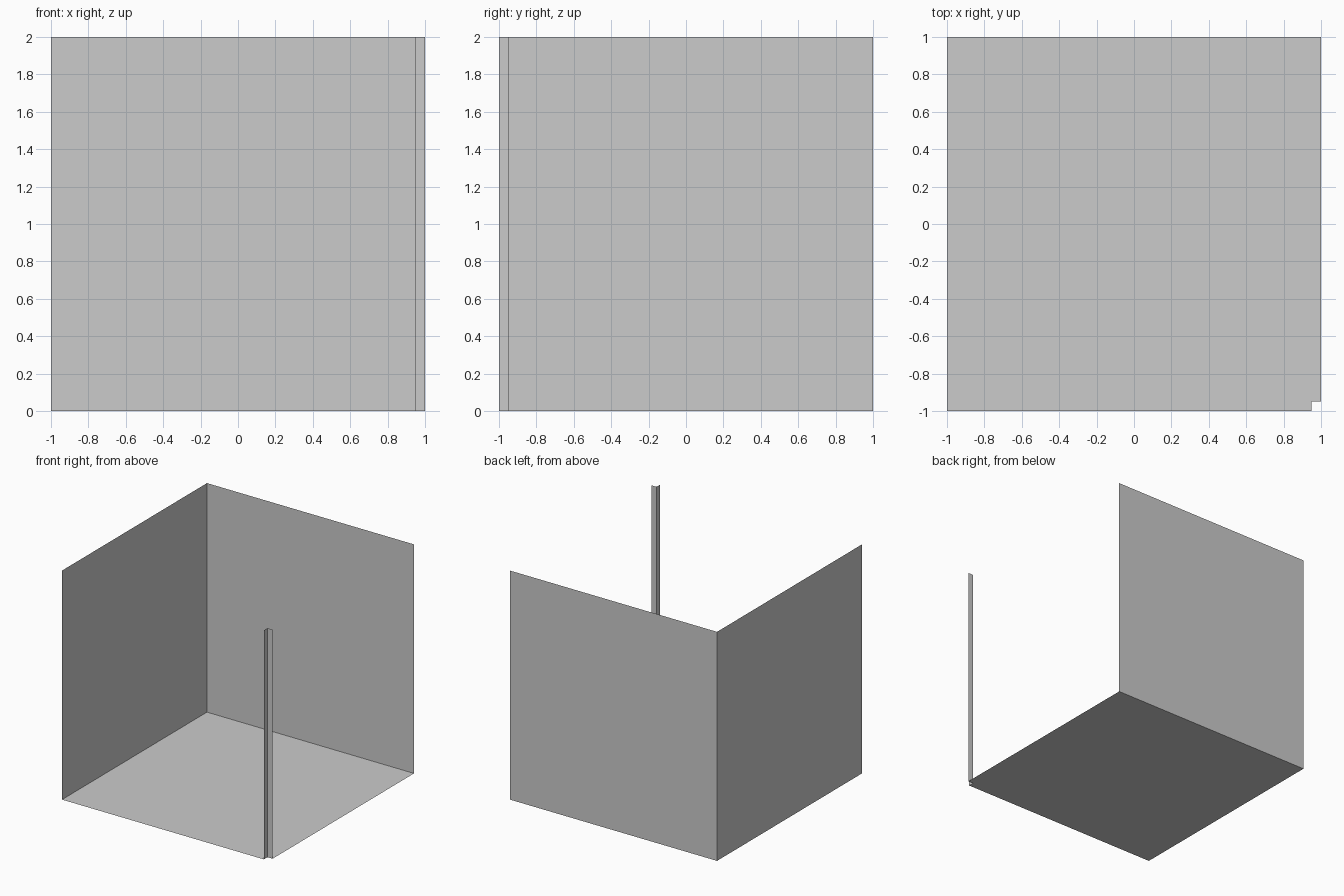
import bpy

if "Cube" in bpy.data.objects:
    bpy.data.objects.remove(bpy.data.objects["Cube"])

S = 1.0          # half width of the room
N = 0.95         # inner edge of the corner notch
H = 2.0          # wall height


def sheet(name, verts, faces):
    mesh = bpy.data.meshes.new(name)
    mesh.from_pydata(verts, [], faces)
    mesh.update()
    obj = bpy.data.objects.new(name, mesh)
    bpy.context.collection.objects.link(obj)
    return obj


def walls(name, path):
    """Thin upright sheets following a plan path, from floor to full height."""
    n = len(path)
    verts = [(x, y, z) for z in (0, H) for x, y in path]
    faces = [(i, i + 1, n + i + 1, n + i) for i in range(n - 1)]
    return sheet(name, verts, faces)


# Floor with a small square notch at the front right corner
outline = [(-S, -S), (N, -S), (N, -N), (S, -N), (S, S), (-S, S)]
sheet("floor", [(x, y, 0) for x, y in outline], [tuple(range(6))])

# Left and back walls, facing into the room
walls("left_and_back_walls", [(S, S), (-S, S), (-S, -S)][::-1])

# L-shaped corner post around the notch
walls("corner_post", [(N, -S), (N, -N), (S, -N)])
